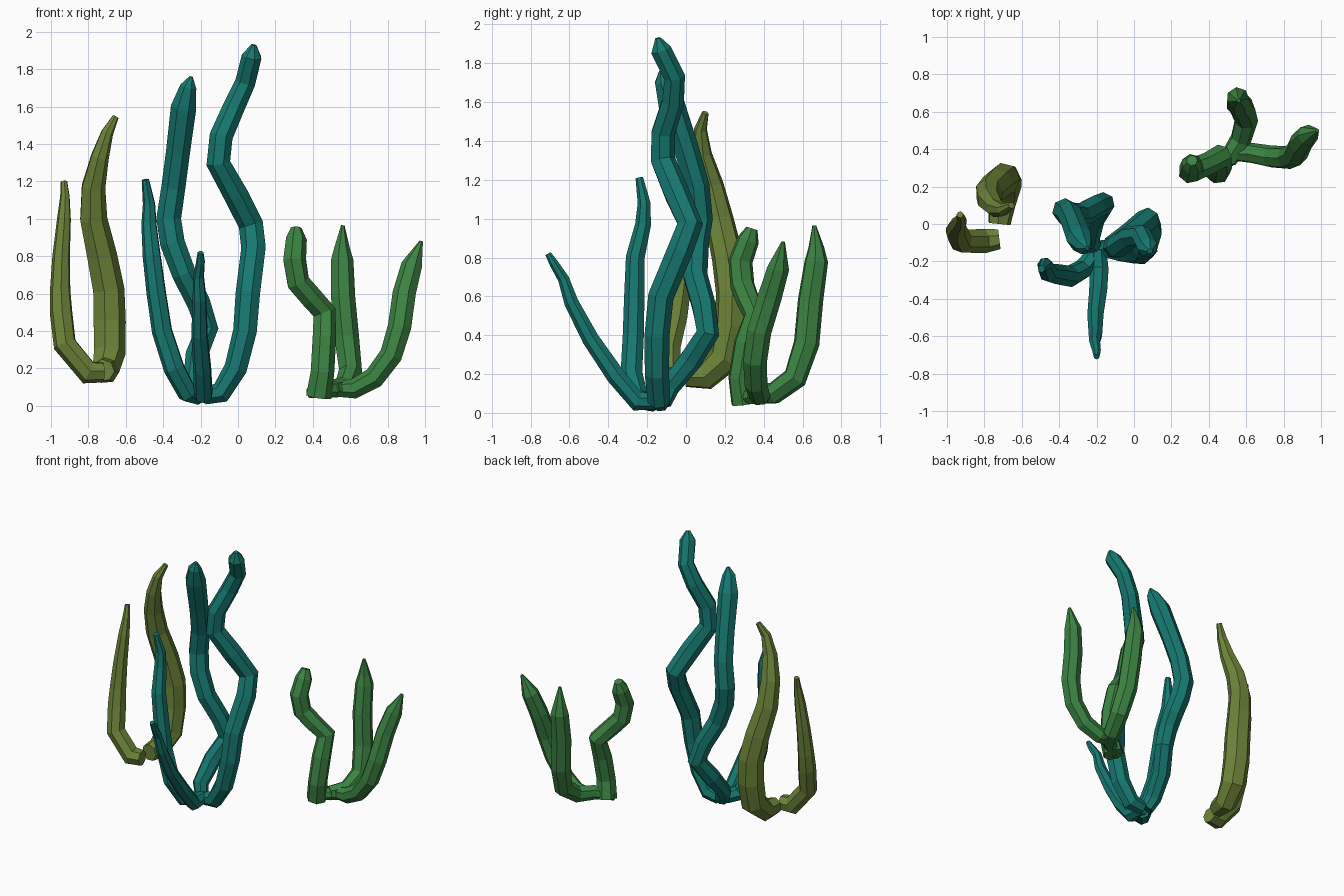
import bpy, bmesh, math
from mathutils import Vector

def material(name, rgb):
    m = bpy.data.materials.new(name)
    m.diffuse_color = (*rgb, 1)
    return m

teal = material("teal", (0.008, 0.19, 0.165))
olive = material("olive", (0.15, 0.23, 0.04))
green = material("green", (0.045, 0.23, 0.055))

def frond(name, mat, pts, sides=7):
    """Flat-faced tube through (x, y, z, radius) points, capped at both ends."""
    P = [Vector(p[:3]) for p in pts]
    bm = bmesh.new()
    rings, u, last = [], None, None
    for i, p in enumerate(P):
        a = (p - P[i - 1]).normalized() if i else Vector()
        b = (P[i + 1] - p).normalized() if i < len(P) - 1 else Vector()
        t = (a + b).normalized()
        if u is None:
            u = t.orthogonal().normalized()
        else:
            u = last.rotation_difference(t) @ u
        last = t
        v = t.cross(u)
        ring = []
        for k in range(sides):
            w = 2 * math.pi * k / sides
            ring.append(bm.verts.new(p + pts[i][3] * (math.cos(w) * u + math.sin(w) * v)))
        rings.append(ring)
    for r, s in zip(rings, rings[1:]):
        for k in range(sides):
            n = (k + 1) % sides
            bm.faces.new((r[k], r[n], s[n], s[k]))
    bm.faces.new(rings[0][::-1])
    bm.faces.new(rings[-1])
    bmesh.ops.recalc_face_normals(bm, faces=bm.faces)
    me = bpy.data.meshes.new(name)
    bm.to_mesh(me)
    bm.free()
    me.materials.append(mat)
    bpy.context.collection.objects.link(bpy.data.objects.new(name, me))

# Teal clump
frond("teal_frond_tall", teal, [
    (-.18, -.13, .05, .045), (-.09, -.14, .07, .06), (-.01, -.15, .2, .064), (.04, -.15, .4, .066),
    (.055, -.13, .6, .068), (.085, -.03, .84, .068), (.07, .02, .97, .068), (-.01, -.05, 1.13, .068),
    (-.105, -.12, 1.3, .066), (-.09, -.12, 1.44, .064), (-.02, -.07, 1.6, .06),
    (.04, -.06, 1.73, .056), (.075, -.13, 1.87, .055), (.085, -.145, 1.93, .015)])
frond("teal_frond_back", teal, [
    (-.21, -.12, .05, .045), (-.24, -.09, .13, .055), (-.22, .02, .27, .062), (-.165, .11, .41, .062),
    (-.21, .09, .55, .064), (-.29, .045, .71, .066), (-.35, .05, .87, .068), (-.37, .07, 1.0, .068),
    (-.345, .055, 1.17, .066), (-.32, .0, 1.36, .066), (-.29, -.08, 1.6, .07),
    (-.265, -.12, 1.71, .045), (-.25, -.13, 1.76, .01)])
frond("teal_frond_left", teal, [
    (-.21, -.16, .05, .045), (-.27, -.24, .07, .055), (-.34, -.28, .2, .058), (-.405, -.27, .4, .056),
    (-.435, -.265, .6, .054), (-.46, -.26, .8, .05), (-.475, -.22, .97, .042),
    (-.475, -.215, 1.08, .034), (-.495, -.24, 1.21, .02)])
frond("teal_frond_front", teal, [
    (-.19, -.14, .06, .045), (-.185, -.25, .06, .052), (-.19, -.36, .19, .05), (-.205, -.49, .38, .045),
    (-.205, -.59, .57, .038), (-.21, -.63, .69, .03), (-.2, -.68, .77, .024), (-.2, -.71, .82, .016)])

# Olive clump
frond("olive_frond_large", olive, [
    (-.72, .0, .19, .06), (-.71, .1, .19, .076), (-.69, .2, .28, .088), (-.69, .235, .45, .09),
    (-.695, .24, .62, .088), (-.73, .215, .8, .084), (-.775, .17, 1.0, .076), (-.775, .13, 1.17, .066),
    (-.74, .085, 1.33, .05), (-.7, .075, 1.46, .034), (-.655, .1, 1.545, .018)])
frond("olive_frond_small", olive, [
    (-.72, -.08, .18, .055), (-.8, -.09, .18, .066), (-.925, -.09, .33, .064), (-.945, -.05, .5, .062),
    (-.95, -.03, .62, .056), (-.945, -.01, .8, .048), (-.93, .01, 1.0, .038),
    (-.925, .03, 1.12, .026), (-.93, .05, 1.2, .018)])

# Green clump
frond("green_frond_left", green, [
    (.43, .3, .05, .07), (.45, .28, .18, .065), (.46, .31, .36, .065), (.46, .36, .5, .065),
    (.39, .32, .58, .062), (.32, .29, .66, .064), (.3, .28, .78, .064), (.31, .32, .89, .058), (.31, .34, .95, .03)])
frond("green_frond_back", green, [
    (.5, .34, .09, .05), (.57, .45, .1, .058), (.6, .56, .18, .064), (.58, .62, .36, .068),
    (.56, .64, .58, .067), (.555, .67, .78, .062), (.555, .67, .85, .042), (.56, .66, .965, .01)])
frond("green_frond_right", green, [
    (.5, .38, .09, .04), (.62, .38, .09, .055), (.73, .36, .15, .06), (.82, .355, .27, .063),
    (.865, .375, .42, .065), (.89, .43, .6, .064), (.93, .475, .75, .058), (.98, .5, .88, .01)])

# Green root holding the fronds together
frond("green_root", green, [(.38, .28, .07, .03), (.48, .33, .085, .045), (.58, .4, .09, .045), (.64, .39, .1, .03)])
